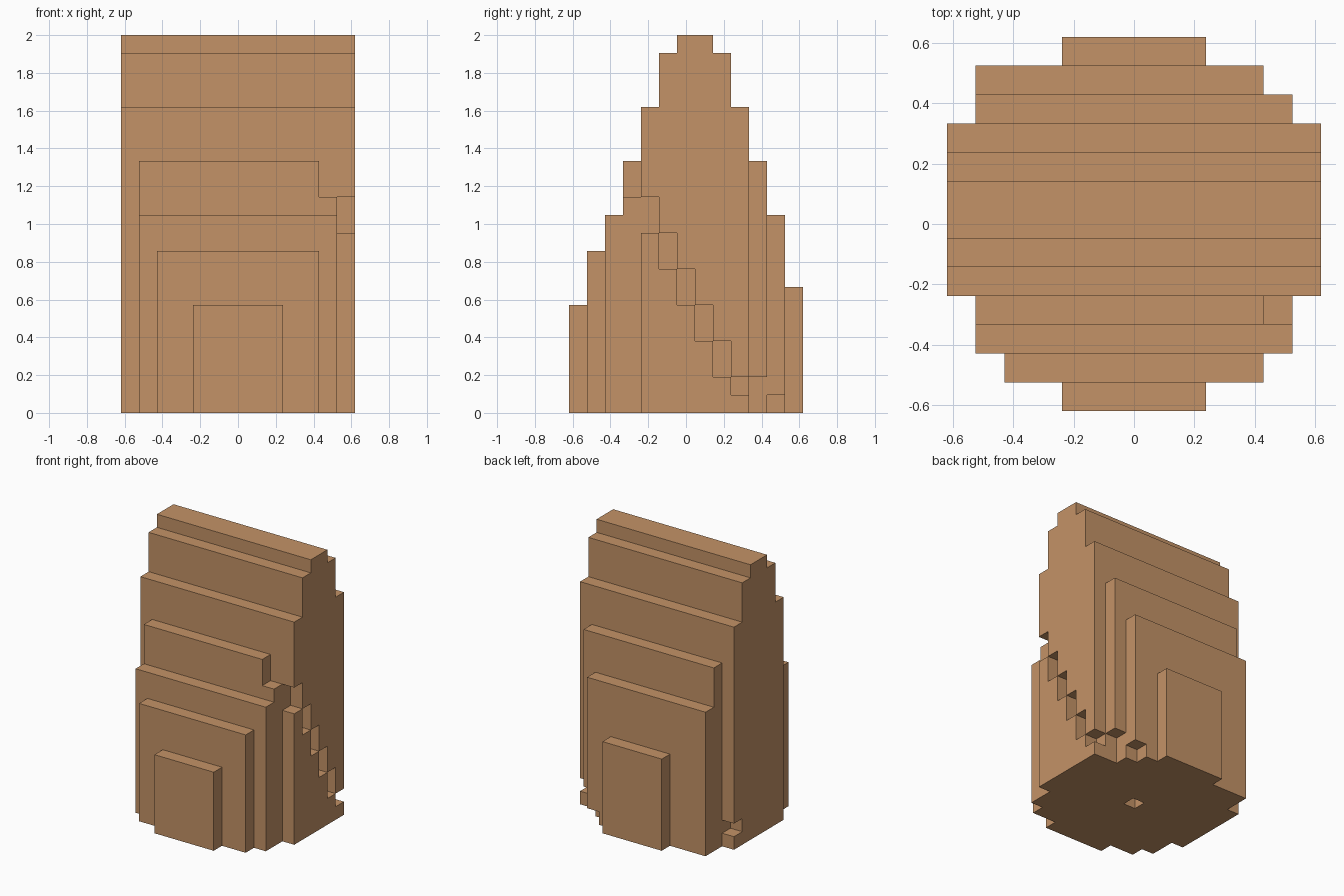
import bpy, bmesh, math
from mathutils import Vector

if "Cube" in bpy.data.objects:
    bpy.data.objects.remove(bpy.data.objects["Cube"])

U = 2 / 21  # size of one block

# Slices from front to back: y -> (first x, last x, height in blocks)
slices = {
    -6: (-2, 2, 6), -5: (-4, 4, 9), -4: (-5, 5, 11), -3: (-5, 5, 14),
    -2: (-6, 6, 17), -1: (-6, 6, 20), 0: (-6, 6, 21), 1: (-6, 6, 21),
    2: (-6, 6, 20), 3: (-6, 6, 17), 4: (-5, 5, 14), 5: (-5, 4, 11),
    6: (-2, 2, 7),
}
blocks = {(x, y, z) for y, (a, b, h) in slices.items()
          for x in range(a, b + 1) for z in range(h)}

# Diagonal stepped groove on the right side
for y in range(-2, 3):
    blocks -= {(6, y, 6 - 2 * y), (6, y, 7 - 2 * y)}
blocks -= {(5, -3, 12), (5, -3, 13)}
# Groove end at the lower back right corner
blocks -= {(6, 3, 1), (5, 4, 0), (5, 4, 1), (4, 5, 0)}
# Notch at the lower back left, and the hole underneath
blocks -= {(-6, 3, 1), (0, 0, 0)}

# Skin only the exposed block sides
bm = bmesh.new()
corners = {}


def corner(p):
    key = tuple(round(c * 2) for c in p)
    if key not in corners:
        corners[key] = bm.verts.new(p * U)
    return corners[key]


axes = [Vector((1, 0, 0)), Vector((0, 1, 0)), Vector((0, 0, 1))]
for x, y, z in sorted(blocks):
    centre = Vector((x, y, z + 0.5))
    for i in range(3):
        for s in (1, -1):
            n = axes[i] * s
            if (x + int(n.x), y + int(n.y), z + int(n.z)) in blocks:
                continue
            u, v = axes[(i + 1) % 3] / 2, axes[(i + 2) % 3] / 2 * s
            m = centre + n / 2
            bm.faces.new([corner(m + a * u + b * v)
                          for a, b in ((-1, -1), (1, -1), (1, 1), (-1, 1))])

# Merge coplanar squares into large flat faces
bmesh.ops.dissolve_limit(bm, angle_limit=math.radians(1),
                         verts=bm.verts[:], edges=bm.edges[:])

mesh = bpy.data.meshes.new("stepped_block")
bm.to_mesh(mesh)
bm.free()
tan = bpy.data.materials.new("tan")
tan.diffuse_color = (0.55, 0.29, 0.135, 1)
tan.use_nodes = True
tan.node_tree.nodes["Principled BSDF"].inputs["Base Color"].default_value = tan.diffuse_color
mesh.materials.append(tan)
bpy.context.collection.objects.link(bpy.data.objects.new("stepped_block", mesh))
